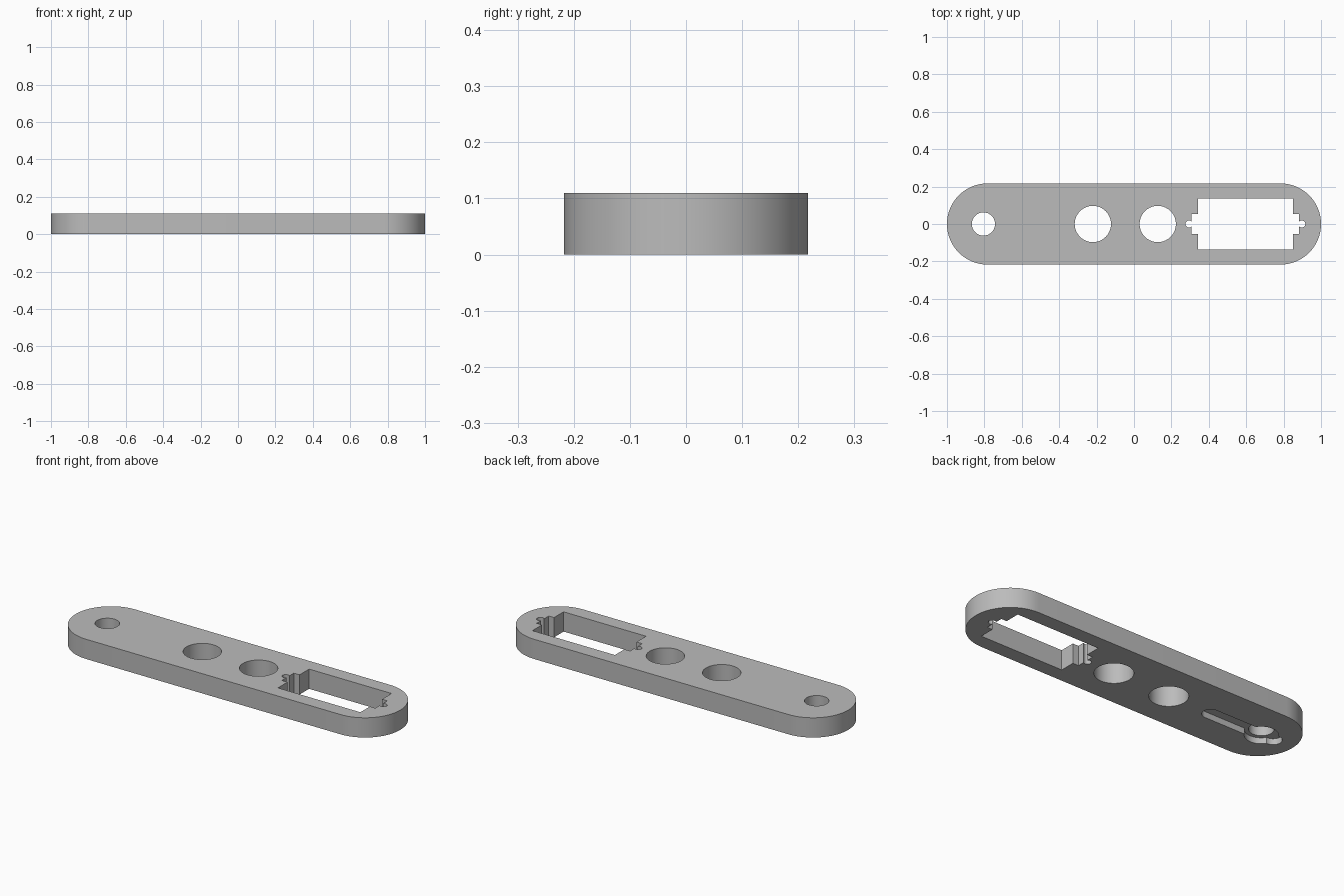
import bpy
import bmesh
from math import cos, sin, pi

HEIGHT = 0.11
WIDTH = 0.217

if "Cube" in bpy.data.objects:
    bpy.data.objects.remove(bpy.data.objects["Cube"])

grey = bpy.data.materials.new("mid grey")
grey.use_nodes = True
grey.diffuse_color = (0.5, 0.5, 0.5, 1)
grey.node_tree.nodes["Principled BSDF"].inputs["Base Color"].default_value = (0.5, 0.5, 0.5, 1)


def prism(name, outline, z0, z1):
    """Extrude a flat outline between two heights."""
    bm = bmesh.new()
    face = bm.faces.new([bm.verts.new((x, y, z0)) for x, y in outline])
    top = bmesh.ops.extrude_face_region(bm, geom=[face])["geom"]
    verts = [v for v in top if isinstance(v, bmesh.types.BMVert)]
    bmesh.ops.translate(bm, verts=verts, vec=(0, 0, z1 - z0))
    bmesh.ops.recalc_face_normals(bm, faces=bm.faces)
    mesh = bpy.data.meshes.new(name)
    bm.to_mesh(mesh)
    bm.free()
    mesh.materials.append(grey)
    obj = bpy.data.objects.new(name, mesh)
    bpy.context.collection.objects.link(obj)
    return obj


def slot(x0, x1, r, n=32):
    """Outline with a half circle at each end."""
    right = [(x1 + r * cos(a), r * sin(a)) for a in (pi * i / n - pi / 2 for i in range(n + 1))]
    left = [(x0 - r * cos(a), r * sin(a)) for a in (pi / 2 - pi * i / n for i in range(n + 1))]
    return right + left


def circle(x, r, n=64):
    return [(x + r * cos(2 * pi * i / n), r * sin(2 * pi * i / n)) for i in range(n)]


def box(x0, x1, h):
    return [(x0, -h), (x1, -h), (x1, h), (x0, h)]


# Round-ended plate
plate = prism("arm_plate", slot(WIDTH - 1, 1 - WIDTH, WIDTH), 0, HEIGHT)

# Through openings: pivot hole, two lightening holes, motor window with stepped ends
through = {
    "pivot_hole": circle(-0.805, 0.062),
    "inner_hole": circle(-0.22, 0.097),
    "outer_hole": circle(0.127, 0.097),
    "window_steps": box(0.307, 0.883, 0.053),
    "window": box(0.342, 0.85, 0.137),
    "screw_necks": box(0.292, 0.898, 0.012),
    "screw_hole_inner": circle(0.294, 0.019, 24),
    "screw_hole_outer": circle(0.897, 0.019, 24),
}
# Shallow recess under the plate: long arm and round hub
recess = {
    "recess_arm": slot(-0.88, -0.485, 0.044),
    "recess_hub": circle(-0.805, 0.083),
}

cutters = [prism(n, o, -0.1, HEIGHT + 0.1) for n, o in through.items()]
cutters += [prism(n, o, -0.1, 0.033) for n, o in recess.items()]
for cutter in cutters:
    cutter.hide_render = True
    cut = plate.modifiers.new(cutter.name, "BOOLEAN")
    cut.operation = "DIFFERENCE"
    cut.solver = "EXACT"
    cut.object = cutter

# Bake the cuts and drop the cutters
bpy.context.view_layer.update()
cut_plate = plate.evaluated_get(bpy.context.evaluated_depsgraph_get())
plate.data = bpy.data.meshes.new_from_object(cut_plate)
plate.modifiers.clear()
for cutter in cutters:
    bpy.data.objects.remove(cutter)

bpy.context.view_layer.objects.active = plate
plate.select_set(True)
bpy.ops.object.shade_smooth_by_angle(angle=pi / 6)
